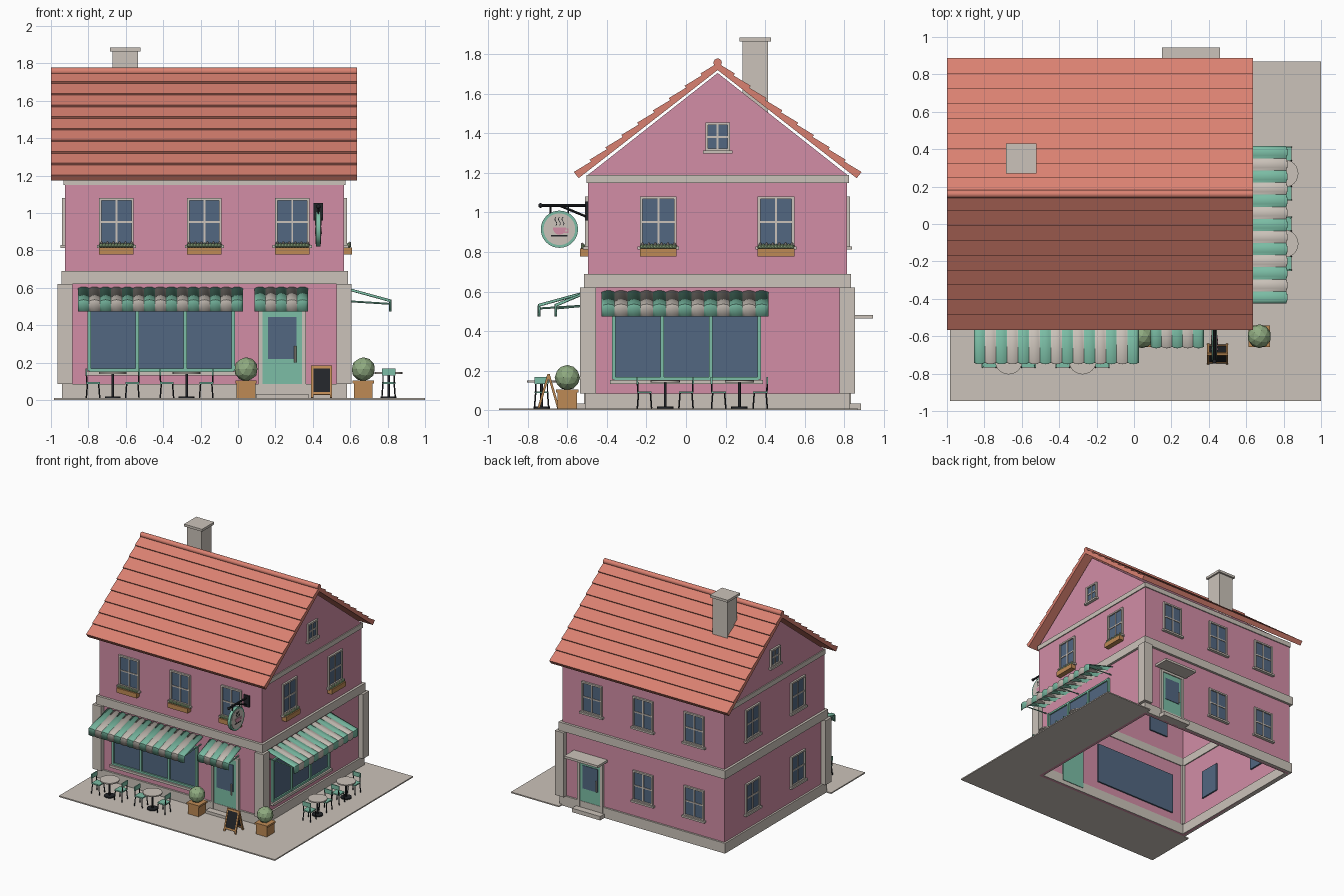
import bpy, bmesh, math
from mathutils import Matrix, Vector

if "Cube" in bpy.data.objects:
    bpy.data.objects.remove(bpy.data.objects["Cube"])

def mat(name, r, g, b):
    m = bpy.data.materials.new(name)
    m.diffuse_color = (r, g, b, 1)
    m.use_nodes = True
    m.node_tree.nodes["Principled BSDF"].inputs["Base Color"].default_value = m.diffuse_color
    return m

PINK = mat("pink_plaster", .645, .27, .38)
ROOF = mat("terracotta", .70, .22, .165)
STONE = mat("pale_stone", .60, .545, .49)
GREEN = mat("mint_green", .20, .515, .38)
WOOD = mat("warm_wood", .515, .255, .09)
GLASS = mat("blue_glass", .085, .137, .22)
BLACK = mat("dark_iron", .016, .018, .022)
LEAF = mat("leaf_green", .28, .41, .22)

X0, X1, Y0, Y1 = -.925, .567, -.495, .815      # outer wall planes
YC = (Y0 + Y1) / 2
I = Matrix()

def side(x, y, deg):
    return Matrix.Translation((x, y, 0)) @ Matrix.Rotation(math.radians(deg), 4, 'Z')

# wall frames: local x runs along the wall, local -y points outward
FRONT, RIGHT = side(0, Y0, 0), side(X1, 0, 90)
BACK, LEFT = side(0, Y1, 180), side(X0, 0, 270)

def done(name, bm, mats, M=I, smooth=False):
    bmesh.ops.recalc_face_normals(bm, faces=bm.faces)
    me = bpy.data.meshes.new(name)
    bm.to_mesh(me)
    bm.free()
    ob = bpy.data.objects.new(name, me)
    bpy.context.collection.objects.link(ob)
    ob.matrix_world = M
    for m in (mats if isinstance(mats, list) else [mats]):
        me.materials.append(m)
    if smooth:
        bpy.context.view_layer.objects.active = ob
        bpy.ops.object.select_all(action='DESELECT')
        ob.select_set(True)
        bpy.ops.object.shade_smooth_by_angle(angle=math.radians(35))
    return ob

def boxes(name, m, items, M=I):
    bm = bmesh.new()
    for x0, x1, y0, y1, z0, z1 in items:
        S = Matrix.Diagonal((x1 - x0, y1 - y0, z1 - z0, 1))
        T = Matrix.Translation(((x0 + x1) / 2, (y0 + y1) / 2, (z0 + z1) / 2))
        bmesh.ops.create_cube(bm, size=1, matrix=T @ S)
    return done(name, bm, m, M)

def rods(name, m, items, M=I, n=10):
    bm = bmesh.new()
    for a, b, r in items:
        a, b = Vector(a), Vector(b)
        R = (b - a).to_track_quat('Z', 'Y').to_matrix().to_4x4()
        bmesh.ops.create_cone(bm, cap_ends=True, segments=n, radius1=r, radius2=r,
                              depth=(b - a).length, matrix=Matrix.Translation((a + b) / 2) @ R)
    return done(name, bm, m, M, True)

def prism(name, m, pts, x0, x1, M=I):
    """Profile in y,z pushed along x."""
    bm = bmesh.new()
    f = bm.faces.new([bm.verts.new((x0, y, z)) for y, z in pts])
    r = bmesh.ops.extrude_face_region(bm, geom=[f])
    bmesh.ops.translate(bm, vec=(x1 - x0, 0, 0),
                        verts=[v for v in r['geom'] if isinstance(v, bmesh.types.BMVert)])
    return done(name, bm, m, M)

def balls(name, m, items, sub, M=I, smooth=False):
    bm = bmesh.new()
    for c, r in items:
        bmesh.ops.create_icosphere(bm, subdivisions=sub, radius=r, matrix=Matrix.Translation(c))
    return done(name, bm, m, M, smooth)

def ring(name, m, out, z0, z1, t=.03):
    a, b, c, d = X0 - out, X1 + out, Y0 - out, Y1 + out
    boxes(name, m, [(a, b, c, c + t, z0, z1), (a, b, d - t, d, z0, z1),
                    (a, a + t, c + t, d - t, z0, z1), (b - t, b, c + t, d - t, z0, z1)])

# --- walls: hollow gabled shell, open below
walls = prism("walls", PINK, [(Y0, 0), (Y1, 0), (Y1, 1.19), (YC, 1.705), (Y0, 1.19)], X0, X1)
bm = bmesh.new()
bm.from_mesh(walls.data)
bmesh.ops.delete(bm, geom=[f for f in bm.faces if f.calc_center_median().z < .001], context='FACES')
bm.to_mesh(walls.data)
bm.free()
sol = walls.modifiers.new("thickness", 'SOLIDIFY')
sol.thickness, sol.offset = .025, -1

ring("plinth", STONE, .015, 0, .085, .04)
ring("floor_band", STONE, .02, .62, .69, .045)
ring("cornice", STONE, .008, 1.15, 1.19)
for n, x, y in (("front_left", X0, Y0), ("front_right", X1, Y0), ("back_right", X1, Y1)):
    boxes("pilaster_" + n, STONE, [(x - .04, x + .04, y - .04, y + .04, .085, .62)])

# --- roof: saw-tooth tile courses on both slopes
N, RUN, ZT, ZB = 9, .72, 1.755, 1.195
L = math.hypot(RUN, ZT - ZB)
nx, nz = (ZT - ZB) / L, RUN / L
half = []
for i in range(N):
    for t, o in ((i / N, 0), ((i + 1) / N, .012)):
        half.append((RUN * t + nx * o, ZT + (ZB - ZT) * t + nz * o))
half.append((RUN - nx * .028, ZB - nz * .028))
under = (YC, ZT - .028 / nz)
prism("tiled_roof", ROOF, [(YC + y, z) for y, z in half] + [under]
      + [(YC - y, z) for y, z in reversed(half[1:])], -1, .637)
rods("ridge_tile", ROOF, [((-1, YC, 1.757), (.637, YC, 1.757), .021)], n=16)
boxes("chimney", STONE, [(-.67, -.535, .285, .415, 1.42, 1.865), (-.685, -.52, .27, .43, 1.865, 1.885)])

# --- windows
def window(name, M, u, z0, z1, w, planter=False):
    h, f = w / 2, .013
    zc = (z0 + z1) / 2
    boxes(name + "_glass", GLASS, [(u - h + .004, u + h - .004, -.004, .03, z0 + .004, z1 - .004)], M)
    boxes(name + "_frame", STONE, [
        (u - h, u - h + f, -.015, 0, z0, z1), (u + h - f, u + h, -.015, 0, z0, z1),
        (u - h + f, u + h - f, -.015, 0, z1 - f, z1), (u - h + f, u + h - f, -.015, 0, z0, z0 + f),
        (u - .005, u + .005, -.01, 0, z0 + f, z1 - f), (u - h + f, u + h - f, -.009, 0, zc - .005, zc + .005),
        (u - h - .012, u + h + .012, -.025, 0, z0 - .012, z0 + .003)], M)
    if planter:
        boxes(name + "_flower_box", WOOD, [(u - h, u + h, -.042, 0, z0 - .047, z0 - .008)], M)
        xs = [u - h + .012 + i * (w - .024) / 10 for i in range(11)]
        balls(name + "_leaves", LEAF, [((x, -.024, z0 + .002), .015) for x in xs], 1, M)
        balls(name + "_flowers", STONE, [((x, -.03, z0 + .015), .008) for x in xs[::2]], 1, M)

for i, x in enumerate((-.65, -.18, .29)):
    window(f"front_window_{i}", FRONT, x, .825, 1.08, .185, True)
    window(f"back_window_{i}", BACK, -x, .825, 1.08, .185)
    if i < 2:
        window(f"back_lower_window_{i}", BACK, -x, .215, .465, .185)
for i, y in enumerate((-.14, .455)):
    window(f"right_window_{i}", RIGHT, y, .825, 1.08, .185, True)
    window(f"left_window_{i}", LEFT, -y, .825, 1.08, .185)
    window(f"left_lower_window_{i}", LEFT, -y, .215, .465, .185)
window("right_gable_window", RIGHT, YC, 1.31, 1.455, .125)
window("left_gable_window", LEFT, -YC, 1.31, 1.455, .125)

# --- shopfronts
def shopfront(name, M, u0, u1):
    boxes(name + "_glass", GLASS, [(u0, u1, -.004, .03, .155, .5)], M)
    posts = [u0 + (u1 - u0) * i / 3 for i in range(4)]
    boxes(name + "_frame", GREEN, [(p - .009, p + .009, -.018, 0, .155, .505) for p in posts]
          + [(u0, u1, -.016, 0, .49, .505), (u0, u1, -.016, 0, .15, .168)], M)
    boxes(name + "_sill", STONE, [(u0 - .02, u1 + .02, -.03, 0, .132, .152)], M)

shopfront("front_shopfront", FRONT, -.795, -.025)
shopfront("right_shopfront", RIGHT, -.365, .37)

# --- striped awnings: each stripe bulges slightly
def awning(name, M, u0, u1, n, proj):
    bm = bmesh.new()
    k, rows = 4, []
    for j in range(n * k + 1):
        b = .008 * math.sin(math.pi * (j % k) / k)
        u = u0 + (u1 - u0) * j / (n * k)
        rows.append([bm.verts.new((u, v, z)) for v, z in
                     ((0, .595 + b), (-proj + .006 - b, .527 + b), (-proj + .006 - b, .475))])
    for j in range(n * k):
        for i in range(2):
            f = bm.faces.new((rows[j][i], rows[j][i + 1], rows[j + 1][i + 1], rows[j + 1][i]))
            f.material_index = (j // k) % 2
    ob = done(name, bm, [GREEN, STONE], M, True)
    s = ob.modifiers.new("thickness", 'SOLIDIFY')
    s.thickness, s.offset = .006, 0
    rods(name + "_arms", GREEN, [((u, 0, .53), (u, -proj + .01, .515), .005)
                                 for u in (u0 + .02, (u0 + u1) / 2, u1 - .02)], M, 6)

awning("front_awning", FRONT, -.855, .025, 15, .25)
awning("right_awning", RIGHT, -.425, .415, 13, .25)
awning("door_awning", FRONT, .09, .373, 5, .165)

# --- doors
def door(name, M, u, w, top):
    h = w / 2
    boxes(name + "_frame", STONE, [(u - h - .022, u - h, -.02, 0, .035, top + .02),
          (u + h, u + h + .022, -.02, 0, .035, top + .02), (u - h, u + h, -.02, 0, top, top + .02)], M)
    boxes(name + "_leaf", GREEN, [(u - h, u + h, -.012, .03, .035, top)], M)
    boxes(name + "_pane", GLASS, [(u - h * .72, u + h * .72, -.016, -.008, top * .45, top - .045)], M)
    rods(name + "_handle", STONE, [((u + h * .66, -.028, .2), (u + h * .66, -.028, .29), .006)], M)
    boxes(name + "_step", STONE, [(u - h - .035, u + h + .035, -.07, .01, 0, .033)], M)

door("front_door", FRONT, .237, .21, .49)
door("back_door", BACK, -.3, .19, .43)
boxes("back_canopy", STONE, [(-.46, -.15, -.13, 0, .463, .482)], BACK)

# --- pavement
boxes("front_pavement", STONE, [(-.985, 1, -.945, -.5, 0, .01)])
boxes("right_pavement", STONE, [(.56, 1, -.5, .87, 0, .01)])

# --- hanging sign with a steaming cup, seen from both sides
SX, SY, SZ = .43, -.64, .915
def sign_disc(name, m, r, t):
    rods(name, m, [((SX - t, SY, SZ), (SX + t, SY, SZ), r)], n=40)
sign_disc("sign_rim", GREEN, .094, .012)
sign_disc("sign_face", STONE, .08, .015)
cup = [(SY + .033 * math.cos(a), SZ + .008 + .036 * math.sin(a))
       for a in (math.pi + math.pi * i / 12 for i in range(13))]
prism("sign_cup", PINK, cup, SX - .018, SX + .018)
boxes("sign_cup_handle", PINK, [(SX - .017, SX + .017, SY + y0, SY + y1, SZ + z0, SZ + z1) for y0, y1, z0, z1 in
      ((.028, .046, -.001, .005), (.04, .046, -.014, 0), (.024, .046, -.018, -.012))])
boxes("sign_saucer", BLACK, [(SX - .017, SX + .017, SY - .042, SY + .042, SZ - .036, SZ - .03)])
for i, dy in enumerate((-.018, 0, .018)):
    wave = [(SY + dy + .005 * math.sin(k * .8), SZ + .018 + k * .0055) for k in range(9)]
    prism(f"sign_steam_{i}", BLACK, [(y - .002, z) for y, z in wave]
          + [(y + .002, z) for y, z in reversed(wave)], SX - .017, SX + .017)
boxes("sign_bracket_plate", BLACK, [(.405, .455, Y0 - .012, Y0, .96, 1.055)])
rods("sign_bracket", BLACK, [((SX, Y0, 1.035), (SX, -.74, 1.035), .008), ((SX, Y0, .975), (SX, -.64, 1.035), .006),
     ((SX, SY - .045, .99), (SX, SY - .045, 1.035), .004), ((SX, SY + .045, .99), (SX, SY + .045, 1.035), .004)])
balls("sign_bracket_knob", BLACK, [((SX, -.735, 1.035), .012)], 2, smooth=True)

# --- planters with clipped bushes
for i, x in enumerate((.043, .67)):
    boxes(f"planter_{i}", WOOD, [(x - .05, x + .05, -.65, -.55, .01, .09), (x - .057, x + .057, -.657, -.543, .09, .105)])
    balls(f"clipped_bush_{i}", LEAF, [((x, -.6, .165), .064)], 2)

# --- chalkboard stand
for s, n in ((-1, "front"), (1, "back")):
    M = Matrix.Translation((.447, -.695, .182)) @ Matrix.Rotation(-s * math.atan2(.05, .172), 4, 'X')
    boxes(f"chalkboard_{n}_frame", WOOD, [(-.056, -.044, -.006, .006, -.178, 0), (.044, .056, -.006, .006, -.178, 0),
          (-.044, .044, -.006, .006, -.014, 0), (-.044, .044, -.006, .006, -.16, -.146)], M)
    boxes(f"chalkboard_{n}_panel", BLACK, [(-.044, .044, -.003, .003, -.146, -.014)], M)

# --- cafe tables, each with two facing chairs
def chair(name, M):
    h = .036
    boxes(name + "_seat", GREEN, [(-h, h, -h, h, .086, .096), (-h - .004, -h + .004, -h, h, .132, .168)], M)
    legs = [((x * h, y * h, .01), (x * .03, y * .03, .088), .004) for x in (-1, 1) for y in (-1, 1)]
    posts = [((-.034, y * .03, .09), (-h, y * .03, .165), .004) for y in (-1, 1)]
    rods(name + "_legs", BLACK, legs + posts, M, 6)

spots = [(-.67, -.73, 0), (-.275, -.73, 0), (.805, -.105, 90), (.805, .27, 90)]
for i, (x, y, deg) in enumerate(spots):
    M = side(x, y, deg)
    rods(f"table_{i}_top", STONE, [((0, 0, .14), (0, 0, .15), .074)], M, 24)
    rods(f"table_{i}_stand", BLACK, [((0, 0, .018), (0, 0, .14), .007), ((0, 0, .01), (0, 0, .019), .042)], M, 16)
    for j in (0, 1):
        chair(f"chair_{i}_{j}", M @ Matrix.Rotation(math.pi * j, 4, 'Z') @ Matrix.Translation((-.105, 0, 0)))
